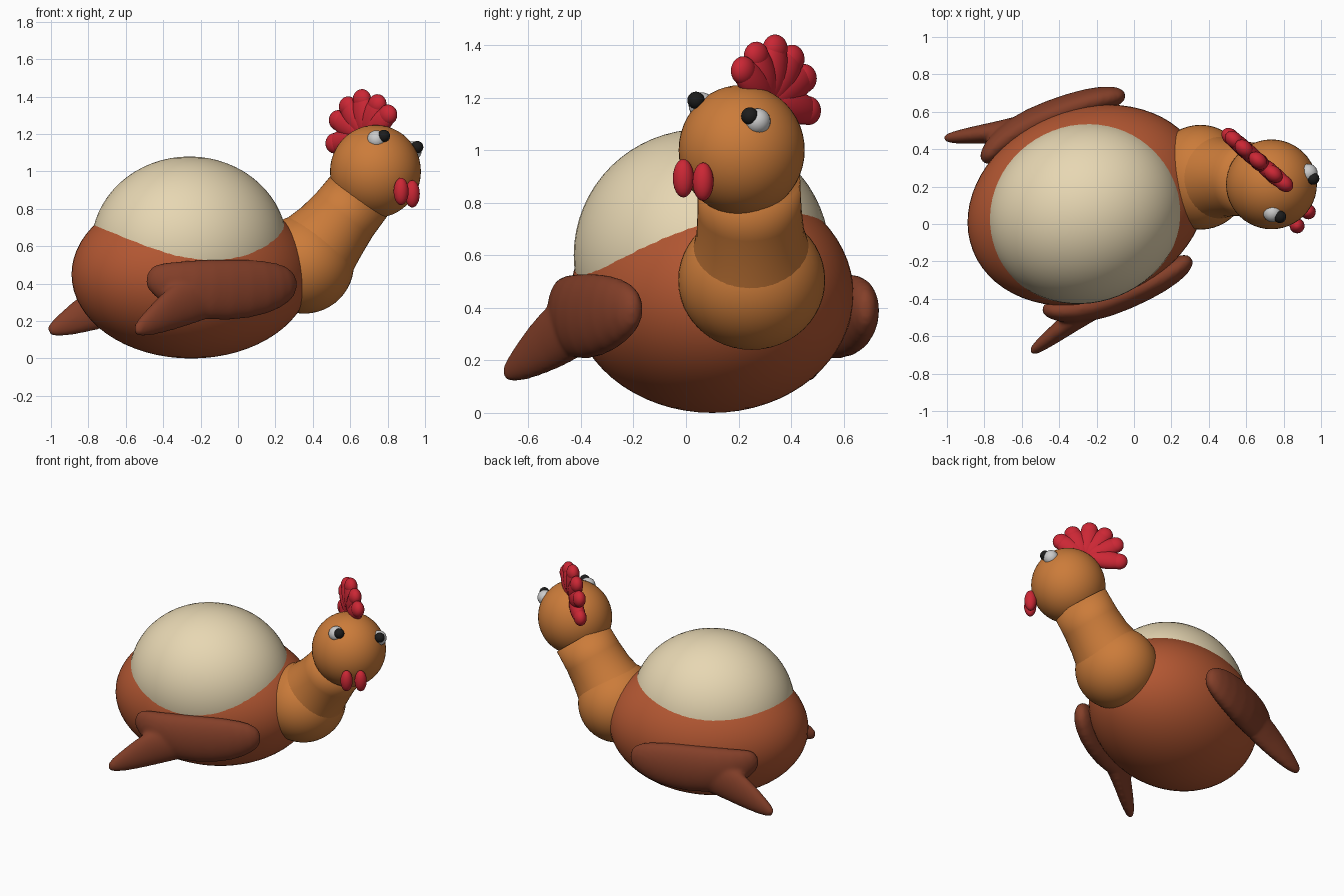
import bpy, bmesh, math
from mathutils import Vector, Matrix

if "Cube" in bpy.data.objects:
    bpy.data.objects.remove(bpy.data.objects["Cube"])

YAW = math.radians(22)
BODY_CENTRE = Vector((-0.25, 0.10, 0.45))


def material(name, rgb):
    m = bpy.data.materials.new(name)
    m.diffuse_color = (*rgb, 1)
    m.use_nodes = True
    m.node_tree.nodes["Principled BSDF"].inputs["Base Color"].default_value = m.diffuse_color
    return m


RUST = material("rust", (0.45, 0.095, 0.032))
CREAM = material("cream", (0.80, 0.68, 0.45))
ORANGE = material("orange", (0.60, 0.20, 0.042))
BROWN = material("brown", (0.23, 0.05, 0.022))
RED = material("red", (0.60, 0.02, 0.035))
WHITE = material("white", (0.75, 0.75, 0.75))
BLACK = material("black", (0.012, 0.012, 0.012))


def finish(name, bm, mat):
    bmesh.ops.recalc_face_normals(bm, faces=bm.faces)
    for f in bm.faces:
        f.smooth = True
    me = bpy.data.meshes.new(name)
    bm.to_mesh(me)
    bm.free()
    me.materials.append(mat)
    ob = bpy.data.objects.new(name, me)
    bpy.context.collection.objects.link(ob)
    return ob


def ellipsoid(bm, centre, radii, rot=Matrix.Identity(4), seg=32):
    mat = Matrix.Translation(centre) @ rot @ Matrix.Diagonal((*radii, 1))
    bmesh.ops.create_uvsphere(bm, u_segments=seg, v_segments=seg // 2, radius=1, matrix=mat)


def ball(name, centre, radii, mat, rot=Matrix.Identity(4), seg=32):
    bm = bmesh.new()
    ellipsoid(bm, centre, radii, rot, seg)
    return finish(name, bm, mat)


def loft(bm, sections, n=20):
    """Skin elliptical sections (centre, half height, half thickness) along a path."""
    pts = [Vector(s[0]) for s in sections]
    rings = []
    for i, (_, h, t) in enumerate(sections):
        tan = (pts[min(i + 1, len(pts) - 1)] - pts[max(i - 1, 0)]).normalized()
        side = tan.cross(Vector((0, 0, 1))).normalized()
        up = side.cross(tan)
        rings.append([bm.verts.new(pts[i] + up * h * math.cos(a) + side * t * math.sin(a))
                      for a in (2 * math.pi * k / n for k in range(n))])
    for a, b in zip(rings, rings[1:]):
        for k in range(n):
            bm.faces.new((a[k], a[(k + 1) % n], b[(k + 1) % n], b[k]))
    bm.faces.new(rings[0])
    bm.faces.new(rings[-1])


# body and pale back
spin = Matrix.Rotation(YAW, 4, 'Z')
ball("body", BODY_CENTRE, (0.658, 0.516, 0.45), RUST, spin, 64)
ball("pale_back", (-0.26, 0.06, 0.60), (0.532, 0.48, 0.48), CREAM, spin, 64)

# wings: a lobe hugging the body and a tip flaring outward, mirrored across the body
LOBE = [((0.31, -0.18, 0.40), 0.04, 0.02), ((0.27, -0.21, 0.40), 0.10, 0.06),
        ((0.15, -0.29, 0.38), 0.15, 0.075), ((-0.05, -0.38, 0.365), 0.17, 0.085),
        ((-0.25, -0.45, 0.37), 0.16, 0.085), ((-0.42, -0.47, 0.42), 0.10, 0.06),
        ((-0.49, -0.45, 0.45), 0.05, 0.03)]
TIP = [((-0.05, -0.36, 0.36), 0.10, 0.05), ((-0.18, -0.42, 0.34), 0.13, 0.07),
       ((-0.32, -0.51, 0.285), 0.125, 0.06), ((-0.45, -0.61, 0.20), 0.08, 0.045),
       ((-0.53, -0.67, 0.155), 0.045, 0.03), ((-0.55, -0.69, 0.14), 0.02, 0.015)]
NORMAL = Vector((-math.sin(YAW), math.cos(YAW), 0))


def reflect(p):
    p = Vector(p)
    return p - 2 * (p - BODY_CENTRE).dot(NORMAL) * NORMAL


for name, place in (("right_wing", Vector), ("left_wing", reflect)):
    bm = bmesh.new()
    for part in (LOBE, TIP):
        loft(bm, [(place(p), h, t) for p, h, t in part])
    wing = finish(name, bm, BROWN)
    wing.modifiers.new("round", 'SUBSURF').levels = 1
    fuse = wing.modifiers.new("fuse", 'REMESH')
    fuse.mode, fuse.voxel_size, fuse.use_smooth_shade = 'VOXEL', 0.013, True
    soft = wing.modifiers.new("soften", 'SMOOTH')
    soft.factor, soft.iterations = 0.5, 6

# neck with a round base, and head
ball("neck_base", (0.355, 0.25, 0.505), (0.265, 0.28, 0.265), ORANGE, seg=48)
bm = bmesh.new()
loft(bm, [((0.38, 0.25, 0.535), 0.245, 0.25), ((0.44, 0.248, 0.61), 0.225, 0.225),
          ((0.50, 0.245, 0.68), 0.205, 0.205), ((0.57, 0.242, 0.77), 0.19, 0.198),
          ((0.66, 0.24, 0.885), 0.185, 0.195)], 48)
finish("neck", bm, ORANGE)
ball("head", (0.735, 0.212, 1.0), (0.243, 0.24, 0.248), ORANGE, seg=48)

# eyes
for side, white, pupil in (("right", (0.74, 0.06, 1.17), (0.78, 0.038, 1.19)),
                           ("left", (0.932, 0.272, 1.11), (0.958, 0.243, 1.13))):
    ball(side + "_eye", white, (0.05,) * 3, WHITE, seg=24)
    ball(side + "_pupil", pupil, (0.033,) * 3, BLACK, seg=24)

# wattles
for side, c in (("right", (0.872, -0.01, 0.893)), ("left", (0.932, 0.065, 0.88))):
    ball(side + "_wattle", c, (0.04, 0.04, 0.073), RED, seg=24)

# comb: flattened lobes fanned out from a root on the crown
bm = bmesh.new()
root = Vector((0.68, 0.32, 1.19))
along = Vector((0.75, -0.66, 0)).normalized()
across = Vector((0, 0, 1)).cross(along)
for x, z in ((0.82, 1.32), (0.755, 1.385), (0.66, 1.415), (0.575, 1.37), (0.515, 1.285), (0.495, 1.145)):
    end = Vector((x, 0.22 + (0.80 - x) * 0.87, z))
    out = (end - root).normalized()
    wide = out.cross(across)
    rot = Matrix((wide, across, out)).transposed().to_4x4()
    length = (end - root).length
    ellipsoid(bm, root + out * length * 0.54, (0.064, 0.045, length * 0.56), rot, 24)
    ellipsoid(bm, end - out * 0.03, (0.055, 0.042, 0.055), rot, 24)
finish("comb", bm, RED)
